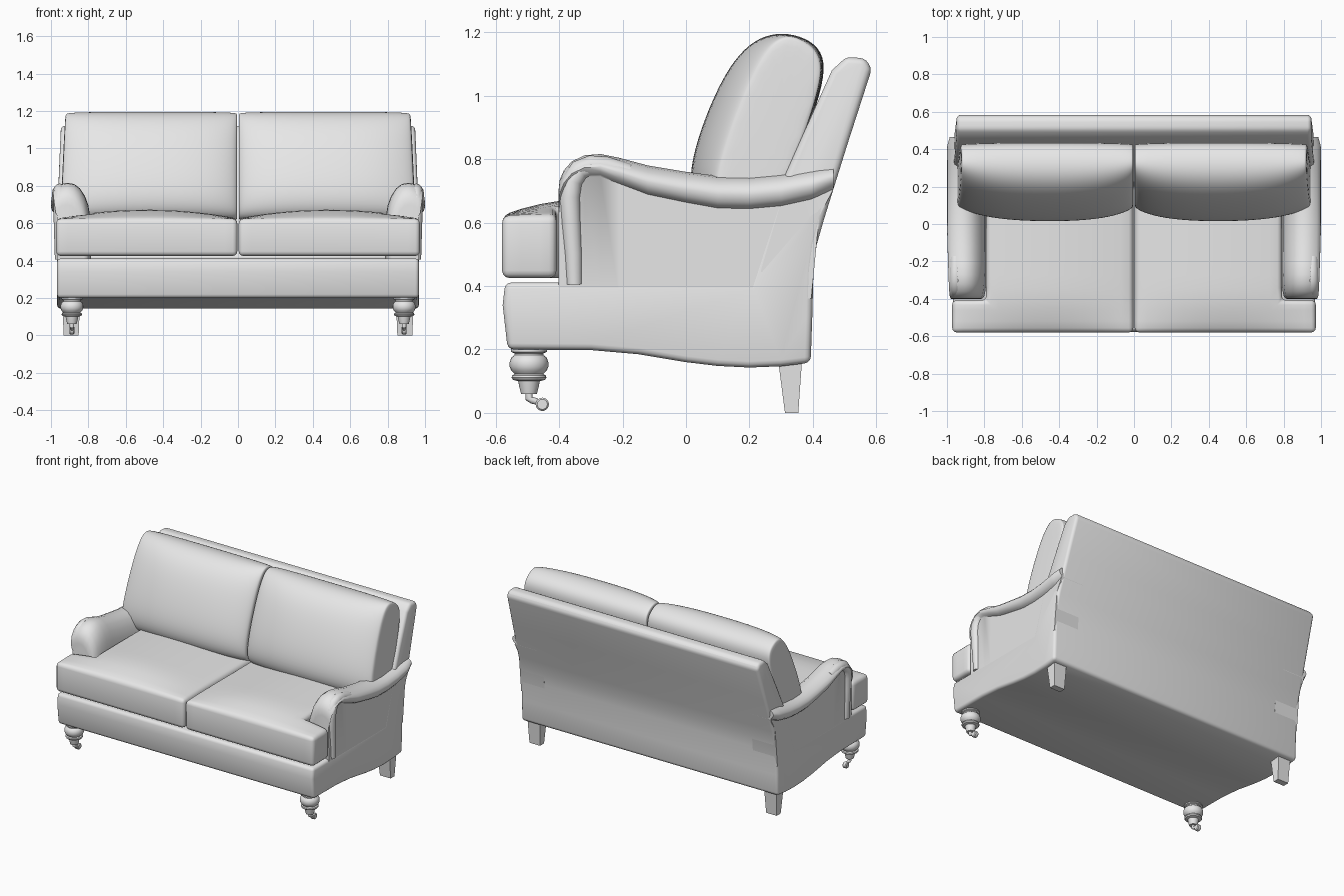
import bpy, bmesh, math
from mathutils import Vector

if "Cube" in bpy.data.objects:
    bpy.data.objects.remove(bpy.data.objects["Cube"])

fabric = bpy.data.materials.new("grey fabric")
fabric.diffuse_color = (0.8, 0.8, 0.8, 1)
fabric.use_nodes = True
fabric.node_tree.nodes["Principled BSDF"].inputs["Base Color"].default_value = fabric.diffuse_color


def finish(name, bm, mirror=False, subsurf=0, angle=40):
    bmesh.ops.recalc_face_normals(bm, faces=bm.faces[:])
    me = bpy.data.meshes.new(name)
    bm.to_mesh(me)
    bm.free()
    me.materials.append(fabric)
    ob = bpy.data.objects.new(name, me)
    bpy.context.collection.objects.link(ob)
    bpy.ops.object.select_all(action='DESELECT')
    ob.select_set(True)
    bpy.context.view_layer.objects.active = ob
    bpy.ops.object.shade_smooth_by_angle(angle=math.radians(angle))
    if subsurf:
        m = ob.modifiers.new("soften", 'SUBSURF')
        m.levels = m.render_levels = subsurf
    if mirror:
        m = ob.modifiers.new("mirror", 'MIRROR')
        m.use_mirror_merge = False
    return ob


def loft(sections):
    """Skin a list of closed rings and cap both ends."""
    bm = bmesh.new()
    rings = [[bm.verts.new(p) for p in s] for s in sections]
    n = len(rings[0])
    for a, b in zip(rings, rings[1:]):
        for i in range(n):
            j = (i + 1) % n
            bm.faces.new((a[i], a[j], b[j], b[i]))
    bm.faces.new(rings[0])
    bm.faces.new(rings[-1][::-1])
    bmesh.ops.recalc_face_normals(bm, faces=bm.faces[:])
    return bm


def bevel_sharp(bm, offset, angle=35, segments=3):
    es = [e for e in bm.edges if len(e.link_faces) == 2
          and e.calc_face_angle(0) > math.radians(angle)]
    bmesh.ops.bevel(bm, geom=es, offset=offset, segments=segments,
                    profile=0.5, affect='EDGES', clamp_overlap=True)


def lathe(cx, cy, profile, n=24):
    return loft([[(cx + r * math.cos(2 * math.pi * i / n),
                   cy + r * math.sin(2 * math.pi * i / n), z) for i in range(n)]
                 for r, z in profile])


def tube(x, path, n=12):
    """Tube through (y, z, radius) points in a plane of constant x."""
    rings = []
    for k, (y, z, r) in enumerate(path):
        a, b = path[max(k - 1, 0)], path[min(k + 1, len(path) - 1)]
        t = Vector((b[0] - a[0], b[1] - a[1])).normalized()
        rings.append([(x + r * math.cos(2 * math.pi * i / n),
                       y - t.y * r * math.sin(2 * math.pi * i / n),
                       z + t.x * r * math.sin(2 * math.pi * i / n)) for i in range(n)])
    return loft(rings)


# base and raked back: one side profile stretched across the width
body = [(-0.562, 0.2), (-0.3, 0.198), (-0.15, 0.185), (0, 0.16), (0.1, 0.148),
        (0.2, 0.143), (0.3, 0.147), (0.393, 0.158), (0.398, 0.3), (0.402, 0.45),
        (0.412, 0.53), (0.435, 0.61), (0.51, 0.85), (0.586, 1.085), (0.565, 1.118),
        (0.505, 1.122), (0.46, 1.08), (0.37, 0.88), (0.29, 0.7), (0.2, 0.411),
        (-0.57, 0.411), (-0.578, 0.34)]


def half_width(z):
    return 0.967 - 0.02 * max(0, min(1, (z - 0.65) / 0.45))


bm = loft([[(s * half_width(z), y, z) for y, z in body] for s in (-1, 1)])
bevel_sharp(bm, 0.022, angle=40)
finish("base_and_back", bm)

# arms: rolled cross-section; stations are (y, top, roll height, outer x, inner x, bottom)
stations = [(-0.402, 0.70, 0.07, 0.975, 0.825, 0.40), (-0.398, 0.735, 0.07, 0.98, 0.81, 0.38),
            (-0.385, 0.765, 0.065, 0.985, 0.80, 0.36), (-0.36, 0.793, 0.062, 0.988, 0.795, 0.36),
            (-0.32, 0.812, 0.062, 0.99, 0.79, 0.36), (-0.27, 0.816, 0.065, 0.992, 0.788, 0.36),
            (-0.21, 0.804, 0.075, 0.994, 0.786, 0.36), (-0.12, 0.78, 0.085, 0.997, 0.785, 0.36),
            (0, 0.76, 0.09, 1.0, 0.785, 0.36), (0.1, 0.747, 0.095, 1.0, 0.785, 0.36),
            (0.2, 0.745, 0.095, 1.0, 0.785, 0.36), (0.3, 0.754, 0.095, 1.0, 0.785, 0.36),
            (0.395, 0.77, 0.09, 1.0, 0.785, 0.36), (0.42, 0.776, 0.085, 0.998, 0.785, 0.62),
            (0.465, 0.787, 0.075, 0.985, 0.80, 0.705)]


def arm_section(y, t, d, xo, xi, b):
    w = xo - xi
    low = max(b + 0.005, t - 0.2)
    pts = [(xi, b), (xi, low), (xi + 0.06 * w, max(low, t - 0.12)), (xi + 0.15 * w, t - 0.07),
           (xi + 0.28 * w, t - 0.03), (xi + 0.43 * w, t - 0.007), (xi + 0.6 * w, t),
           (xi + 0.76 * w, t - 0.006), (xi + 0.9 * w, t - 0.022), (xo - 0.004, t - 0.3 * d - 0.012),
           (xo, t - 0.62 * d), (xo - 0.007, t - 0.85 * d), (xo - 0.02, t - d),
           (0.965, t - d - 0.006), (0.966, b)]
    return [(x, y, z) for x, z in pts]


finish("arm", loft([arm_section(*s) for s in stations]), mirror=True, angle=50)

# padded band running down the front of each arm
band = [(-0.352, 0.405, 0.026), (-0.355, 0.5, 0.029), (-0.362, 0.6, 0.032), (-0.366, 0.68, 0.034),
        (-0.358, 0.73, 0.034), (-0.335, 0.765, 0.034), (-0.3, 0.779, 0.033),
        (-0.25, 0.776, 0.032), (-0.18, 0.755, 0.03)]
finish("arm_front_band", tube(0.953, band), mirror=True)

# T-shaped seat cushions, crowned on top
xs = [0.004 + 0.786 * i / 12 for i in range(13)] + [0.85, 0.91, 0.972]
ys = [-0.58, -0.52, -0.46, -0.408] + [-0.408 + 0.66 * i / 10 for i in range(1, 11)]
bm = bmesh.new()
grid = {(i, j): bm.verts.new((x, y, 0.425)) for i, x in enumerate(xs) for j, y in enumerate(ys)
        if i <= 12 or j <= 3}
for i in range(len(xs) - 1):
    for j in range(len(ys) - 1):
        ring = [(i, j), (i + 1, j), (i + 1, j + 1), (i, j + 1)]
        if all(k in grid for k in ring):
            bm.faces.new([grid[k] for k in ring])
bottom = bm.faces[:]
top = bmesh.ops.extrude_face_region(bm, geom=bottom, use_keep_orig=True)["geom"]
for v in top:
    if isinstance(v, bmesh.types.BMVert):
        v.co.z = 0.622
bmesh.ops.recalc_face_normals(bm, faces=bm.faces[:])
bevel_sharp(bm, 0.024, angle=60)
for v in bm.verts:
    if v.co.z > 0.55:
        u = max(0, min(1, v.co.x / 0.972))
        f = max(0, min(1, (v.co.y + 0.58) / 0.25))
        v.co.z += 0.05 * math.sin(math.pi * u) ** 0.8 * (1 - (1 - f) ** 2)
finish("seat_cushion", bm, mirror=True)

# back cushions: plump side profile, thinner towards both ends
profile = [(0.05, 0.62), (0.012, 0.7), (0.02, 0.8), (0.058, 0.92), (0.105, 1.03), (0.155, 1.115),
           (0.215, 1.175), (0.285, 1.2), (0.36, 1.19), (0.42, 1.155), (0.442, 1.09), (0.415, 0.98),
           (0.375, 0.86), (0.33, 0.74), (0.28, 0.64), (0.17, 0.6)]


def cushion_section(x, front, height, inset):
    ring = []
    for y, z in profile:
        mid = 0.2 + 0.36 * (z - 0.75)
        k = front if y < mid else 0.85 + 0.15 * front
        zz = 0.9 + (z - 0.9) * height
        # outer end leans inwards as it rises
        ring.append((x - inset * (z - 0.7), mid + (y - mid) * k + 0.36 * (zz - z), zz))
    return ring


ends = [(0.004, 0.52, 0.955, 0), (0.006, 0.58, 0.97, 0), (0.03, 0.7, 0.985, 0),
        (0.12, 0.88, 0.995, 0), (0.28, 1, 1, 0), (0.48, 1.02, 1, 0), (0.66, 0.98, 1, 0.01),
        (0.8, 0.87, 0.995, 0.02), (0.9, 0.7, 0.985, 0.035), (0.94, 0.58, 0.97, 0.045),
        (0.947, 0.52, 0.955, 0.045)]
finish("back_cushion", loft([cushion_section(*e) for e in ends]), mirror=True, subsurf=2, angle=180)

# turned front legs
LX, LY = 0.888, -0.495
turning = [(0.056, 0.215), (0.056, 0.192), (0.046, 0.188), (0.046, 0.182), (0.056, 0.174),
           (0.061, 0.16), (0.061, 0.145), (0.055, 0.132), (0.045, 0.122), (0.053, 0.118),
           (0.055, 0.111), (0.05, 0.104), (0.034, 0.1), (0.03, 0.08), (0.025, 0.06)]
finish("front_leg", lathe(LX, LY, turning), mirror=True)

# castors: curved fork and small wheel
fork = [(LY, 0.065, 0.012), (LY, 0.045, 0.012), (-0.485, 0.04, 0.011), (-0.472, 0.036, 0.01),
        (-0.462, 0.03, 0.009), (-0.452, 0.027, 0.009)]
finish("castor_fork", tube(LX, fork), mirror=True)
n = 20
finish("castor_wheel", loft([[(LX + dx, -0.453 + r * math.cos(2 * math.pi * i / n),
                               0.027 + r * math.sin(2 * math.pi * i / n)) for i in range(n)]
                             for dx, r in ((-0.014, 0.016), (-0.009, 0.021), (0.009, 0.021),
                                           (0.014, 0.016))]), mirror=True)

# tapered square back legs
taper = [(0.892, 0.328, 0.047, 0.038, 0.17), (0.892, 0.333, 0.04, 0.021, 0.0)]
bm = loft([[(x + a * w, y + b * d, z) for a, b in ((-1, -1), (1, -1), (1, 1), (-1, 1))]
           for x, y, w, d, z in taper])
finish("back_leg", bm, mirror=True)
